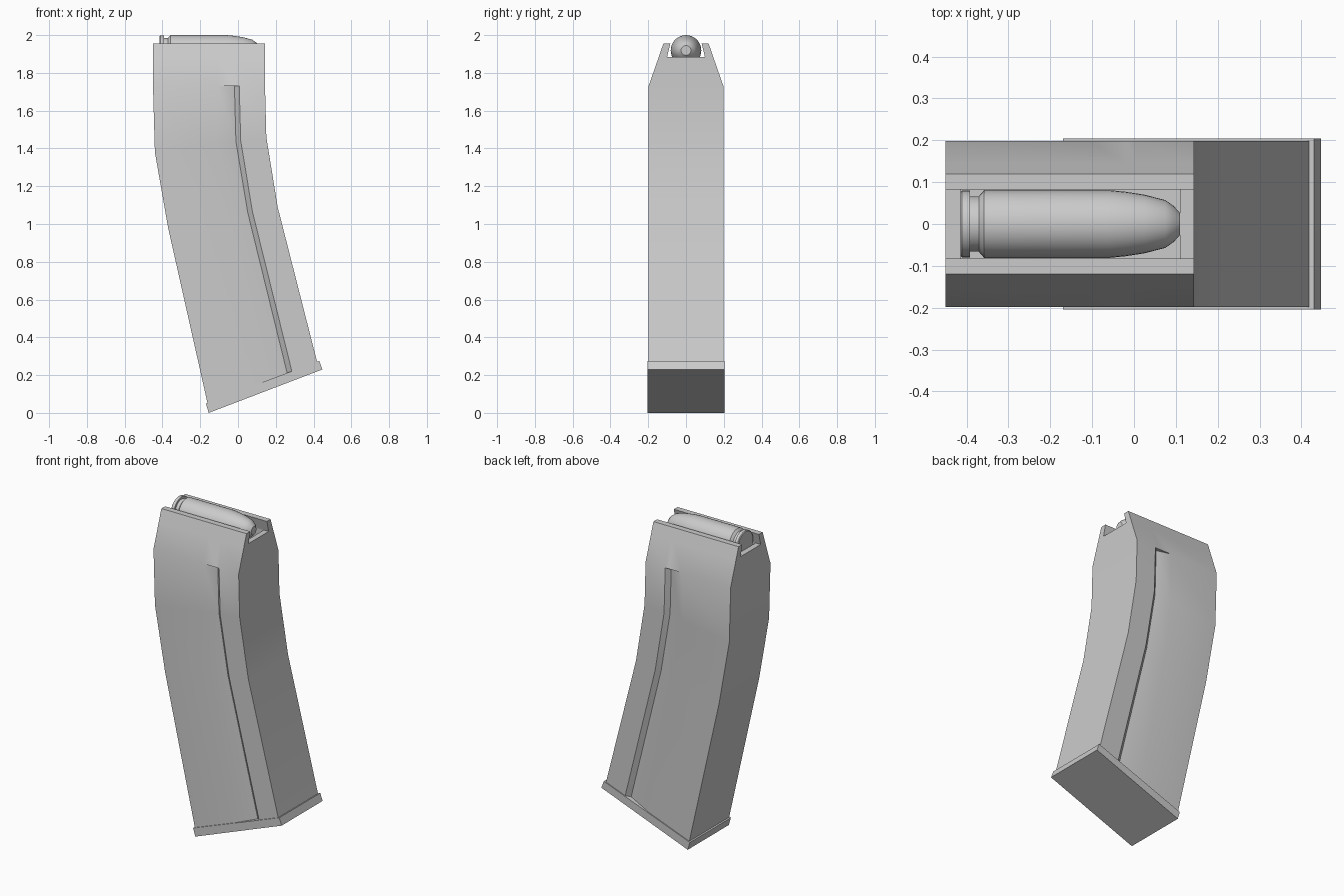
import bpy, bmesh, math
from mathutils import Vector

if "Cube" in bpy.data.objects:
    bpy.data.objects.remove(bpy.data.objects["Cube"])

grey = bpy.data.materials.new("plain_grey")
grey.diffuse_color = (0.6, 0.6, 0.6, 1)
grey.use_nodes = True
grey.node_tree.nodes["Principled BSDF"].inputs["Base Color"].default_value = grey.diffuse_color


def finish(name, bm, angle=30):
    bmesh.ops.remove_doubles(bm, verts=bm.verts, dist=1e-4)
    bmesh.ops.recalc_face_normals(bm, faces=bm.faces)
    mesh = bpy.data.meshes.new(name)
    bm.to_mesh(mesh)
    bm.free()
    mesh.materials.append(grey)
    ob = bpy.data.objects.new(name, mesh)
    bpy.context.collection.objects.link(ob)
    bpy.ops.object.select_all(action='DESELECT')
    bpy.context.view_layer.objects.active = ob
    ob.select_set(True)
    bpy.ops.object.shade_smooth_by_angle(angle=math.radians(angle))
    return ob


def loft(bm, rings, closed_ends=True):
    loops = [[bm.verts.new(p) for p in r] for r in rings]
    n = len(loops[0])
    for a, b in zip(loops, loops[1:]):
        for i in range(n):
            j = (i + 1) % n
            bm.faces.new((a[i], a[j], b[j], b[i]))
    if closed_ends:
        bm.faces.new(loops[0])
        bm.faces.new(loops[-1])


def section(rear, front, half, depth, fade):
    """Cross-section from rear to front edge, with a step in each side."""
    r, f = Vector((rear[0], 0, rear[1])), Vector((front[0], 0, front[1]))
    side = [(0, half), (fade, half), (0.727, half - depth), (0.77, half), (1, half)]
    pts = [r.lerp(f, t) + Vector((0, y, 0)) for t, y in side]
    return pts + [Vector((p.x, -p.y, p.z)) for p in reversed(pts)]


# Curved body: stepped sides, plain tapered top, open pocket
W, D = 0.198, 0.024
bm = bmesh.new()
loft(bm, [
    section((-0.16, 0.045), (0.42, 0.265), W, D, 0.48),
    section((-0.37, 0.98), (0.21, 1.09), W, D, 0.53),
    section((-0.44, 1.38), (0.15, 1.46), W, D, 0.56),
    section((-0.45, 1.73), (0.143, 1.73), W, D, 0.58),
    section((-0.45, 1.73), (0.143, 1.73), W, 0, 0.58),
    section((-0.45, 1.885), (0.143, 1.885), 0.144, 0, 0.58),
    section((-0.415, 1.885), (0.11, 1.885), 0.10, 0, 0.58),
    section((-0.415, 1.80), (0.11, 1.80), 0.10, 0, 0.58),
])
finish("magazine_body", bm)

# Feed lips on both sides of the opening
for s, name in ((1, "feed_lip_left"), (-1, "feed_lip_right")):
    bm = bmesh.new()
    prof = [(0.144, 1.885), (0.12, 1.955), (0.083, 1.955), (0.10, 1.885)]
    loft(bm, [[(x, s * y, z) for y, z in prof] for x in (-0.45, 0.143)])
    finish(name, bm)

# Slanted base plate
bm = bmesh.new()
plate = [(-0.17, 0.05), (-0.155, 0.0), (0.447, 0.23), (0.43, 0.275)]
loft(bm, [[(x, y, z) for x, z in plate] for y in (-0.204, 0.204)])
finish("base_plate", bm)

# Cartridge: rim, groove, case and rounded bullet
bm = bmesh.new()
prof = [(-0.415, 0.075), (-0.411, 0.08), (-0.392, 0.08), (-0.392, 0.066),
        (-0.371, 0.066), (-0.358, 0.081), (-0.06, 0.081), (-0.02, 0.077),
        (0.025, 0.07), (0.075, 0.057), (0.095, 0.043), (0.11, 0.026)]
SIDES = 32
loft(bm, [[(x, r * math.cos(2 * math.pi * i / SIDES),
            1.919 + r * math.sin(2 * math.pi * i / SIDES)) for i in range(SIDES)]
          for x, r in prof])
finish("cartridge", bm)
